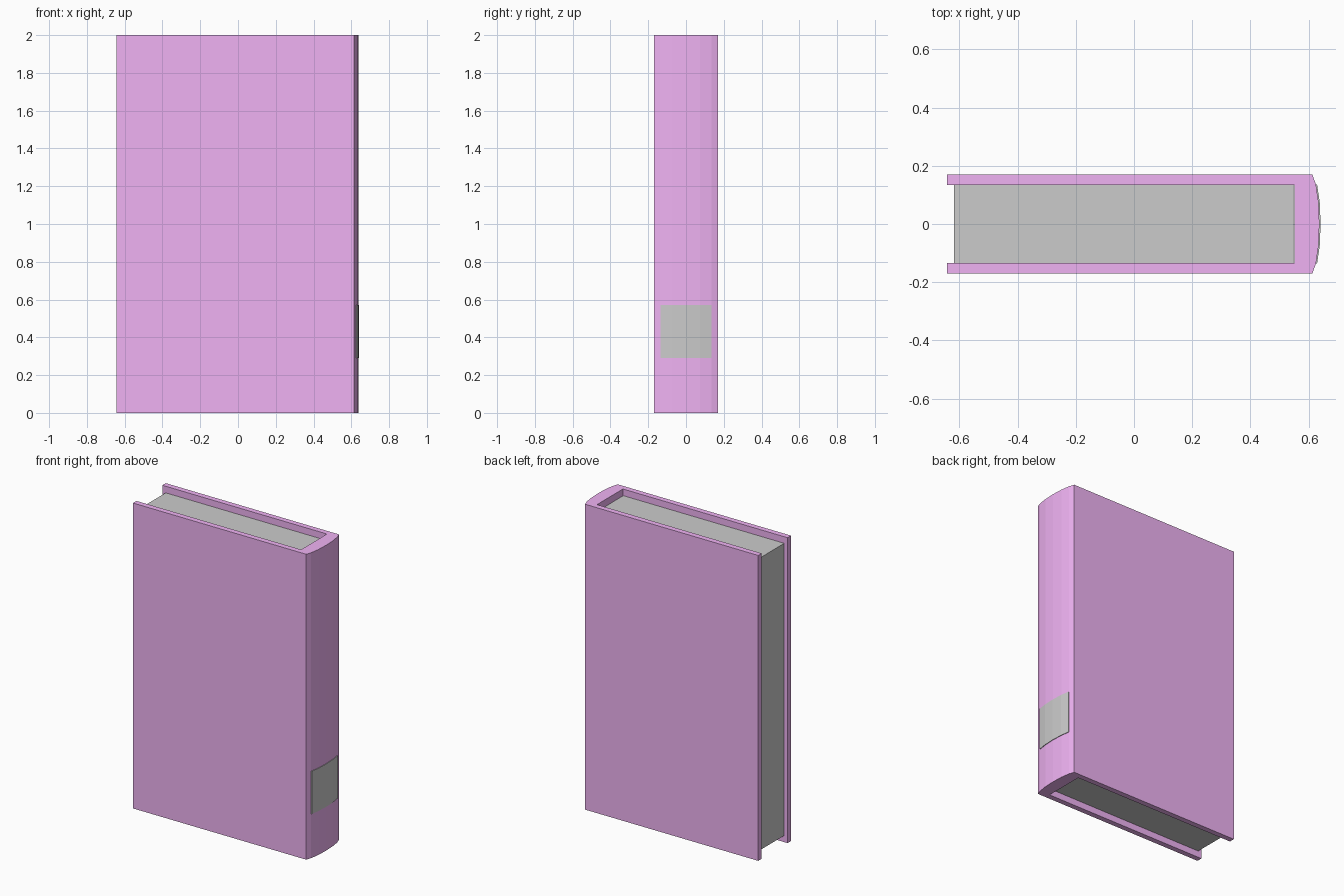
import bpy, bmesh

if "Cube" in bpy.data.objects:
    bpy.data.objects.remove(bpy.data.objects["Cube"])

cloth = bpy.data.materials.new("purple_cloth")
cloth.diffuse_color = (0.87, 0.45, 0.9, 1)
cloth.use_nodes = True
cloth.node_tree.nodes["Principled BSDF"].inputs["Base Color"].default_value = cloth.diffuse_color


def extrude_outline(name, outline, z0, z1, mat=None):
    """Closed solid from an XY outline, extruded from z0 to z1."""
    bm = bmesh.new()
    face = bm.faces.new([bm.verts.new((x, y, z0)) for x, y in outline])
    ext = bmesh.ops.extrude_face_region(bm, geom=[face], use_keep_orig=True)
    top = [v for v in ext["geom"] if isinstance(v, bmesh.types.BMVert)]
    bmesh.ops.translate(bm, verts=top, vec=(0, 0, z1 - z0))
    bmesh.ops.recalc_face_normals(bm, faces=bm.faces)
    mesh = bpy.data.meshes.new(name)
    bm.to_mesh(mesh)
    bm.free()
    if mat:
        mesh.materials.append(mat)
    obj = bpy.data.objects.new(name, mesh)
    bpy.context.collection.objects.link(obj)
    return obj


def mirrored(half):
    """Mirror a half profile running from +y to y = 0 across the x axis."""
    return half + [(x, -y) for x, y in reversed(half) if y]


# Cover: two boards joined by a faceted round spine
spine = mirrored([(0.613, 0.17), (0.625, 0.135), (0.634, 0.075), (0.637, 0)])
fore, inner, hinge = -0.642, 0.134, 0.551
cover = spine + [(fore, -0.17), (fore, -inner), (hinge, -inner),
                 (hinge, inner), (fore, inner), (fore, 0.17)]
extrude_outline("cover", cover, 0, 2, cloth)

# Page block, set back from the cover edges
extrude_outline("pages", [(-0.618, -inner), (0.548, -inner),
                          (0.548, inner), (-0.618, inner)], 0.043, 1.957)

# Label wrapped on the spine facets
facets = spine[1:-1]
label = [(x + 0.004, y) for x, y in facets] + [(x - 0.004, y) for x, y in reversed(facets)]
extrude_outline("spine_label", label, 0.29, 0.57)
